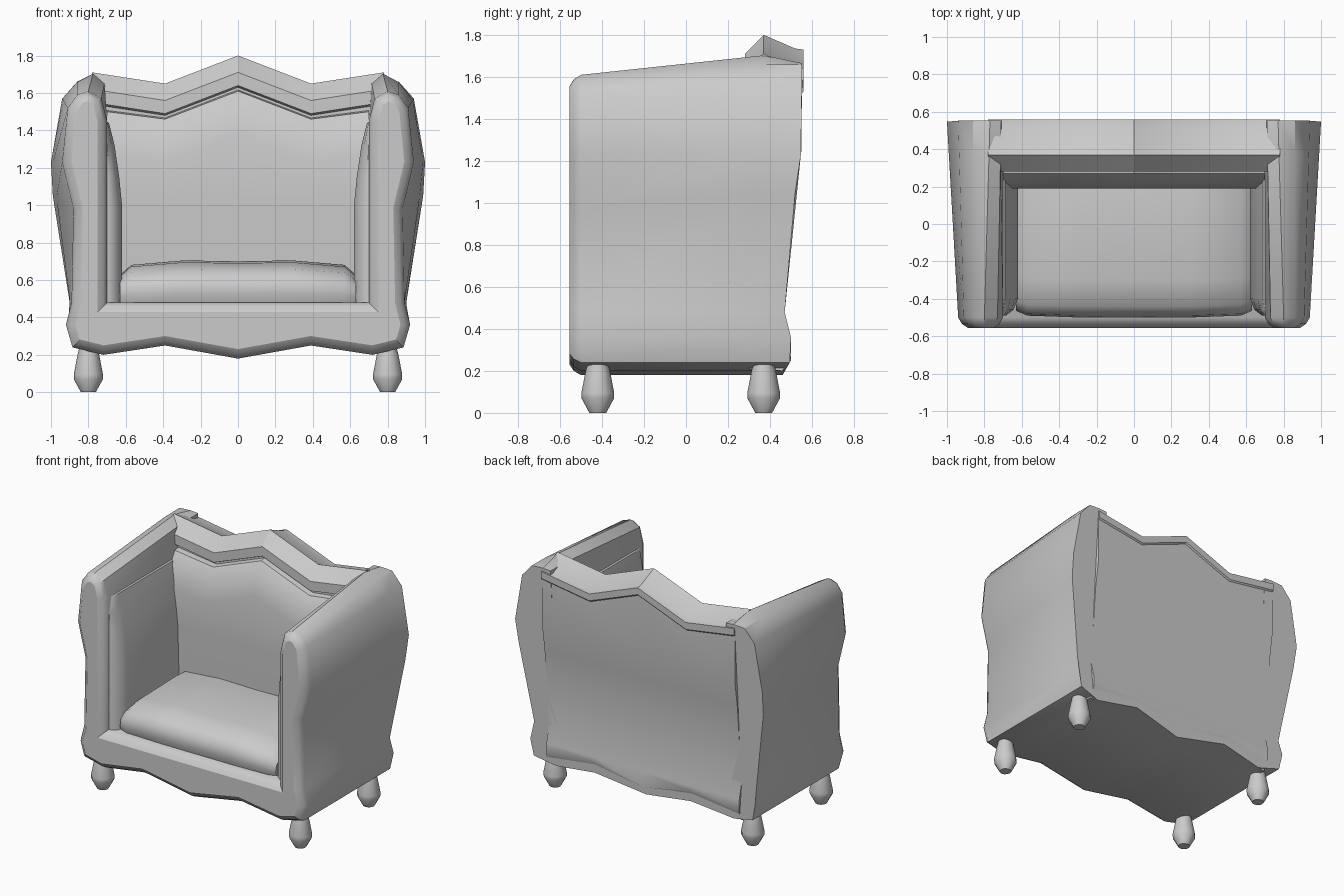
import bpy, bmesh, math
from mathutils import Vector

if "Cube" in bpy.data.objects:
    bpy.data.objects.remove(bpy.data.objects["Cube"])


def loft(name, rings, angle=30):
    """Skin a list of equal-length closed rings and cap both ends."""
    bm = bmesh.new()
    vs = [[bm.verts.new(p) for p in r] for r in rings]
    n = len(rings[0])
    for a, b in zip(vs, vs[1:]):
        for i in range(n):
            j = (i + 1) % n
            bm.faces.new((a[i], a[j], b[j], b[i]))
    bm.faces.new(vs[0])
    bm.faces.new(vs[-1])
    bmesh.ops.recalc_face_normals(bm, faces=bm.faces)
    me = bpy.data.meshes.new(name)
    bm.to_mesh(me)
    bm.free()
    ob = bpy.data.objects.new(name, me)
    bpy.context.collection.objects.link(ob)
    bpy.ops.object.select_all(action='DESELECT')
    bpy.context.view_layer.objects.active = ob
    ob.select_set(True)
    bpy.ops.object.shade_smooth_by_angle(angle=math.radians(angle))
    return ob


def inset(pts, d):
    """Move a counter-clockwise outline inwards by d."""
    out = []
    for i, p in enumerate(pts):
        a, b, c = Vector(pts[i - 1]), Vector(p), Vector(pts[(i + 1) % len(pts)])
        n1, n2 = [Vector((-e.y, e.x)) for e in ((b - a).normalized(), (c - b).normalized())]
        out.append(b + (n1 + n2) * (d / (1 + n1.dot(n2))))
    return out


def both_sides(half):
    """Half outline starting on x = 0, completed by its mirror image."""
    return half + [(-x, z) for x, z in reversed(half) if x > 0]


def back_y(z):
    """Slant of the rear surface."""
    table = [(0.18, 0.46), (0.25, 0.50), (0.36, 0.50), (0.48, 0.47), (1.05, 0.52), (1.25, 0.55), (2, 0.555)]
    for (z0, y0), (z1, y1) in zip(table, table[1:]):
        if z <= z1:
            return y0 + (y1 - y0) * (z - z0) / (z1 - z0)


# Arms and base: one U-shaped outline, widening towards the back
wave = [(0, 0.18), (0.39, 0.25), (0.72, 0.20)]
inner = [(0.70, 1.45), (0.70, 0.48)]
front = both_sides(wave + [(0.885, 0.24), (0.92, 0.36), (0.89, 0.48), (0.88, 0.98), (0.94, 1.23),
                           (0.91, 1.52), (0.86, 1.59), (0.80, 1.61), (0.73, 1.57)] + inner)
rear = both_sides(wave + [(0.885, 0.24), (0.91, 0.36), (0.90, 0.48), (0.99, 1.05), (1.0, 1.23),
                          (0.94, 1.57), (0.86, 1.66), (0.77, 1.71), (0.71, 1.66)] + inner)
rings = [[(x, y, z) for x, z in inset(front, d)]
         for y, d in ((-0.555, 0.05), (-0.535, 0.02), (-0.50, 0))]
ridge = []
for (x0, z0), (x1, z1) in zip(front, rear):
    y = back_y(z1) - 0.18
    t = (y + 0.5) / (back_y(z1) + 0.5)
    ridge.append((x0 + (x1 - x0) * t, y, z0 + (z1 - z0) * t + (0.01 if z1 > 1.6 else 0)))
rings += [ridge, [(x, back_y(z), min(z, 1.665)) for x, z in rear]]
loft("arms_and_base", rings)

# Back with scalloped crest: (x, bottom, top) columns
columns = [(-0.78, 0.20, 1.71), (-0.39, 0.25, 1.65), (0, 0.18, 1.80), (0.39, 0.25, 1.65), (0.78, 0.20, 1.71)]
rings = []
for x, b, t in columns:
    sec = [(0.30, b + 0.01), (0.46, b), (0.50, b + 0.07), (0.50, 0.36), (0.47, 0.48), (0.52, 1.05), (0.55, 1.25),
           (0.55, t - 0.13), (0.56, t - 0.12), (0.56, t - 0.07), (0.52, t - 0.065),
           (0.37, t), (0.28, t - 0.09), (0.28, t - 0.16), (0.31, t - 0.17)]
    rings.append([(x, y, z) for y, z in sec])
loft("back_and_crest", rings)

# Back cushion follows the crest
rings = []
for x, t in [(-0.70, 1.69), (-0.39, 1.65), (0, 1.80), (0.39, 1.65), (0.70, 1.69)]:
    sec = [(0.33, 0.45), (0.21, 0.45), (0.19, 1.0), (0.19, t - 0.42), (0.22, t - 0.27),
           (0.27, t - 0.19), (0.33, t - 0.18)]
    rings.append([(x, y, z) for y, z in sec])
loft("back_cushion", rings, 40)

# Side cushions
pad = [(0.72, 0.46), (0.62, 0.46), (0.62, 1.0), (0.635, 1.15), (0.66, 1.32), (0.69, 1.44), (0.72, 1.46)]
for s, side in ((1, "right"), (-1, "left")):
    loft(side + "_side_cushion",
         [[(s * (0.72 - (0.72 - x) * k), y, z) for x, z in pad]
          for y, k in ((-0.49, 0.35), (-0.46, 0.75), (-0.40, 1), (0.29, 1))], 40)

# Seat cushion, softly crowned
seat = [(0.25, 0.46), (-0.47, 0.46), (-0.50, 0.53), (-0.49, 0.60), (-0.44, 0.655),
        (-0.30, 0.69), (0.10, 0.70), (0.25, 0.69)]
loft("seat_cushion",
     [[(x, y * (k if y < 0 else 1), 0.46 + (z - 0.46) * h) for y, z in seat]
      for x, k, h in ((-0.63, 0.93, 0.70), (-0.57, 0.98, 0.92), (-0.29, 1, 1.02), (0, 1, 1),
                      (0.29, 1, 1.02), (0.57, 0.98, 0.92), (0.63, 0.93, 0.70))], 45)

# Turned legs
turning = [(0.04, 0), (0.078, 0.07), (0.078, 0.095), (0.058, 0.20), (0.05, 0.23), (0.05, 0.27)]
for sx, side in ((1, "right"), (-1, "left")):
    for cy, place in ((-0.42, "front"), (0.37, "rear")):
        loft(f"{place}_{side}_leg",
             [[(sx * 0.80 + r * math.cos(a * math.pi / 6), cy + r * math.sin(a * math.pi / 6), z)
               for a in range(12)] for r, z in turning], 35)
